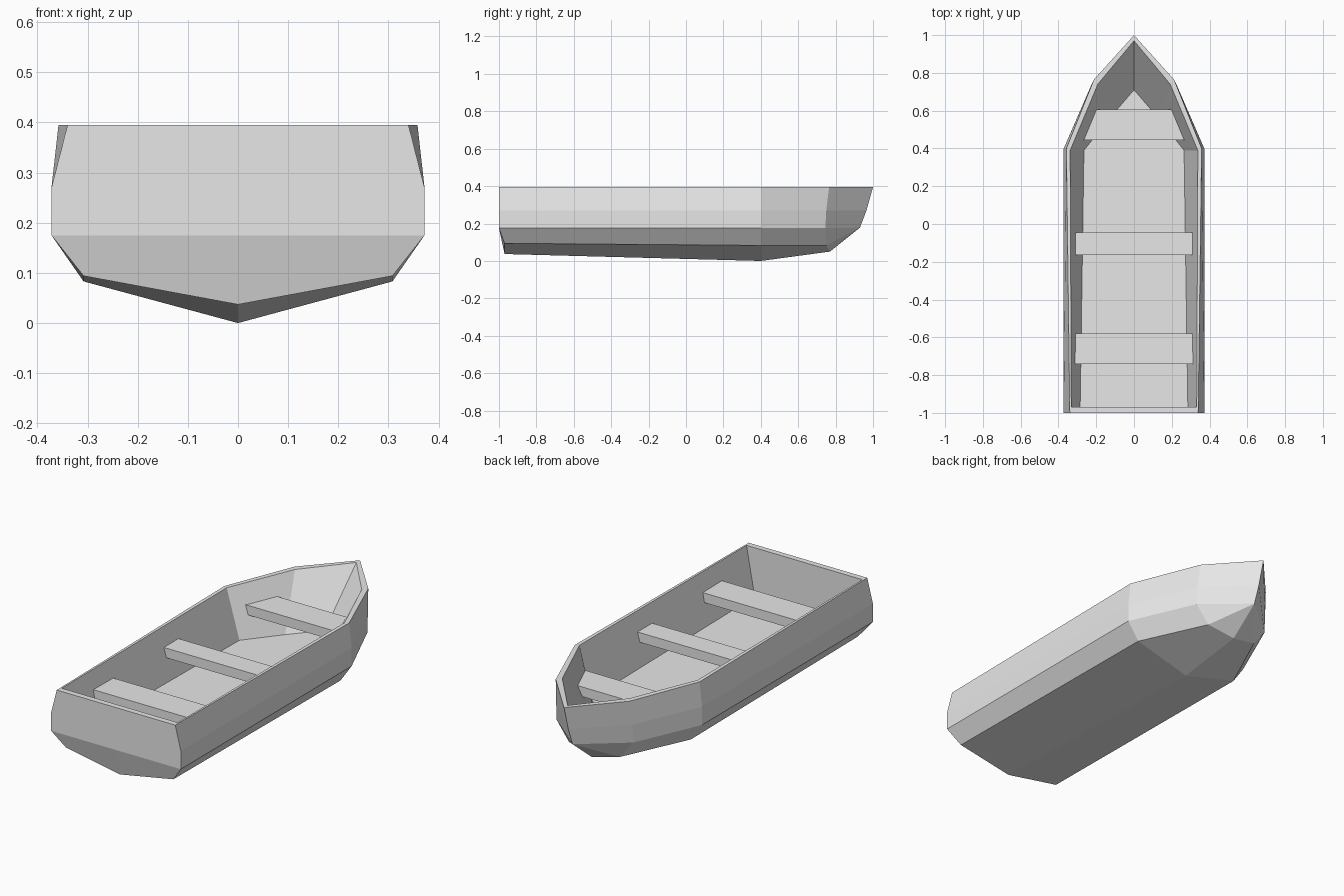
import bpy
import bmesh

cube = bpy.data.objects.get("Cube")
if cube:
    bpy.data.objects.remove(cube, do_unlink=True)

# Single painted grey for the whole boat
grey = bpy.data.materials.new("light_grey")
grey.use_nodes = True
GREY = (0.8, 0.8, 0.8, 1.0)
grey.diffuse_color = GREY
grey.node_tree.nodes["Principled BSDF"].inputs["Base Color"].default_value = GREY

RIM_Z = 0.395
FLOOR_Z = 0.142
SEAT_TOP = 0.305
SEAT_THICKNESS = 0.05


def finish(bm, name):
    """Turn a bmesh into a flat-shaded, grey object."""
    bmesh.ops.recalc_face_normals(bm, faces=bm.faces[:])
    mesh = bpy.data.meshes.new(name)
    bm.to_mesh(mesh)
    bm.free()
    mesh.materials.append(grey)
    obj = bpy.data.objects.new(name, mesh)
    bpy.context.scene.collection.objects.link(obj)
    return obj


def build_hull():
    bm = bmesh.new()
    known = {}

    def vert(co):
        if co not in known:
            known[co] = bm.verts.new(co)
        return known[co]

    def face(*points):
        # Collapsed corners at the stem turn quads into triangles
        unique = list(dict.fromkeys(points))
        if len(unique) > 2:
            bm.faces.new([vert(p) for p in unique])

    # Half sections: keel, chine, bilge, side, rim, inner rim, floor edge, floor centre
    stern = [(0, -0.97, 0.037), (0.308, -0.97, 0.094), (0.372, -1, 0.175),
             (0.372, -1, 0.27), (0.34, -1, RIM_Z), (0.332, -0.97, RIM_Z),
             (0.285, -0.97, FLOOR_Z), (0, -0.97, FLOOR_Z)]
    shoulder = [(0, 0.4, 0), (0.308, 0.4, 0.083), (0.372, 0.4, 0.175),
                (0.372, 0.4, 0.27), (0.358, 0.4, RIM_Z), (0.338, 0.39, RIM_Z),
                (0.265, 0.39, FLOOR_Z), (0, 0.39, FLOOR_Z)]
    cheek = [(0, 0.77, 0.05), (0.147, 0.75, 0.083), (0.22, 0.745, 0.175),
             (0.22, 0.75, 0.27), (0.212, 0.765, RIM_Z), (0.192, 0.74, RIM_Z),
             (0.125, 0.565, FLOOR_Z), (0, 0.565, FLOOR_Z)]
    foot, tip = (0, 0.93, 0.178), (0, 0.71, FLOOR_Z)
    stem = [foot, foot, foot, (0, 0.965, 0.27), (0, 1, RIM_Z),
            (0, 0.97, RIM_Z), tip, tip]

    # Skin between neighbouring sections
    sections = [stern, shoulder, cheek, stem]
    for a, b in zip(sections, sections[1:]):
        for i in range(len(a) - 1):
            face(a[i], a[i + 1], b[i + 1], b[i])

    # Transom: lower slope, upright board, top edge, inner board
    keel, chine, bilge, side, rim, inner, floor, floor_mid = stern

    def centre(p):
        return (0, p[1], p[2])

    face(keel, chine, bilge, centre(bilge))
    face(centre(bilge), bilge, side, rim, centre(rim))
    face(centre(rim), rim, inner, centre(inner))
    face(centre(inner), inner, floor, floor_mid)

    # Mirror to the other side and weld the centreline
    bmesh.ops.mirror(bm, geom=bm.verts[:] + bm.edges[:] + bm.faces[:],
                     axis='X', merge_dist=0.0001)
    bmesh.ops.remove_doubles(bm, verts=bm.verts[:], dist=0.0001)
    return finish(bm, "hull")


def build_seat(name, y_back, y_front, half_back, half_front):
    """Plank across the hull, tapered when the half widths differ."""
    bm = bmesh.new()
    outline = [(-half_back, y_back), (half_back, y_back),
               (half_front, y_front), (-half_front, y_front)]
    top = bm.faces.new([bm.verts.new((x, y, SEAT_TOP)) for x, y in outline])
    lower = bmesh.ops.extrude_face_region(bm, geom=[top], use_keep_orig=True)
    moved = [g for g in lower["geom"] if isinstance(g, bmesh.types.BMVert)]
    bmesh.ops.translate(bm, verts=moved, vec=(0, 0, -SEAT_THICKNESS))
    return finish(bm, name)


build_hull()
build_seat("stern_seat", -0.74, -0.58, 0.315, 0.315)
build_seat("middle_seat", -0.165, -0.045, 0.315, 0.315)
build_seat("bow_seat", 0.445, 0.605, 0.285, 0.22)
